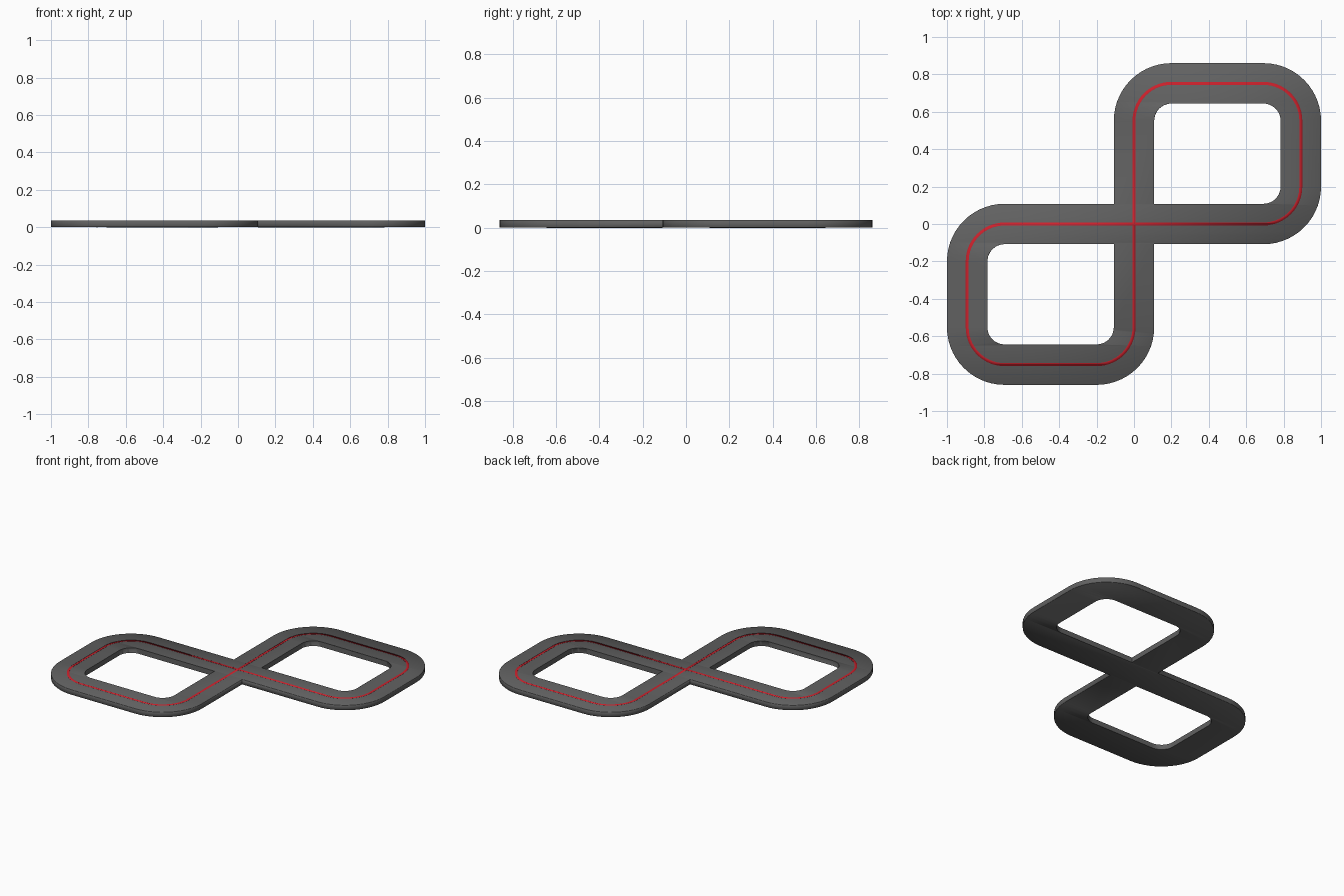
import bpy
import math
from mathutils import Vector

if "Cube" in bpy.data.objects:
    bpy.data.objects.remove(bpy.data.objects["Cube"])

LX, LY, R = 0.892, 0.752, 0.2     # centreline extents and corner radius
HALF, TOP = 0.108, 0.035          # half road width, road height


def rounded(corners, steps=14):
    """Polygon with each (x, y, radius) corner rounded off."""
    pts = []
    n = len(corners)
    for i, (x, y, r) in enumerate(corners):
        p = Vector((x, y))
        if r == 0:
            pts.append(p)
            continue
        a = (Vector(corners[i - 1][:2]) - p).normalized()
        b = (Vector(corners[(i + 1) % n][:2]) - p).normalized()
        c = p + (a + b) * r
        for k in range(steps + 1):
            t = math.pi / 2 * k / steps
            pts.append(c - b * r * math.cos(t) - a * r * math.sin(t))
    return pts


def figure_eight(name, h, z0, z1, bevel):
    """Solid band of half width h along the crossing two-loop centreline."""
    x, y, ro, ri = LX + h, LY + h, R + h, R - h
    outer = [(-h, h, 0), (-h, y, ro), (x, y, ro), (x, -h, ro),
             (h, -h, 0), (h, -y, ro), (-x, -y, ro), (-x, h, ro)]
    loops = [rounded(outer)]
    for s in (1, -1):
        loops.append(rounded([(s * h, s * h, 0), (s * h, s * (LY - h), ri),
                              (s * (LX - h), s * (LY - h), ri),
                              (s * (LX - h), s * h, ri)]))
    cu = bpy.data.curves.new(name, 'CURVE')
    cu.dimensions = '2D'
    cu.fill_mode = 'BOTH'
    cu.extrude = (z1 - z0) / 2
    for pts in loops:
        sp = cu.splines.new('POLY')
        sp.points.add(len(pts) - 1)
        for q, p in zip(sp.points, pts):
            q.co = (p.x, p.y, 0, 1)
        sp.use_cyclic_u = True
    ob = bpy.data.objects.new(name, cu)
    ob.location.z = (z0 + z1) / 2
    bpy.context.collection.objects.link(ob)
    bpy.ops.object.select_all(action='DESELECT')
    ob.select_set(True)
    bpy.context.view_layer.objects.active = ob
    bpy.ops.object.convert(target='MESH')
    ob = bpy.context.object
    weld = ob.modifiers.new("weld", 'WELD')
    weld.merge_threshold = 0.0001
    if bevel:
        m = ob.modifiers.new("bevel", 'BEVEL')
        m.width = bevel
        m.segments = 1
        m.limit_method = 'ANGLE'
        m.angle_limit = math.radians(60)
    bpy.ops.object.shade_smooth_by_angle(angle=math.radians(30))
    return ob


def paint(ob, name, color):
    mat = bpy.data.materials.new(name)
    mat.diffuse_color = color
    mat.use_nodes = True
    mat.node_tree.nodes["Principled BSDF"].inputs["Base Color"].default_value = mat.diffuse_color
    ob.data.materials.clear()
    ob.data.materials.append(mat)


# Dark road slab
road = figure_eight("road", HALF, 0, TOP, 0.005)
paint(road, "asphalt", (0.12, 0.12, 0.12, 1))

# Red guide line on top of the road
line = figure_eight("guide_line", 0.008, TOP - 0.002, TOP + 0.001, 0)
paint(line, "red_line", (0.6, 0.015, 0.025, 1))
